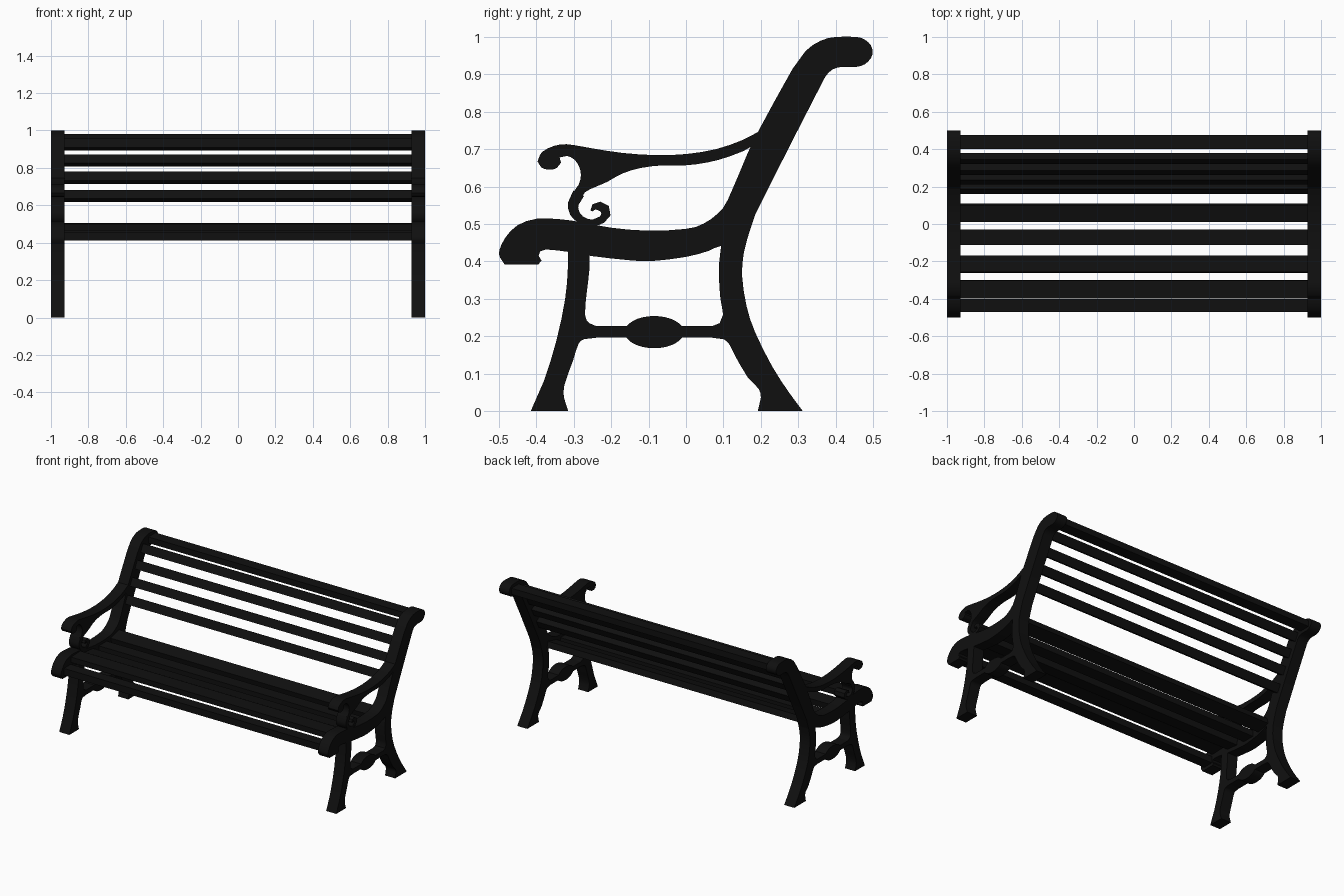
import bpy, bmesh, math
from mathutils import Vector

X0, X1 = 0.927, 1.0          # inner and outer faces of an end frame

iron = bpy.data.materials.new("black paint")
iron.diffuse_color = (0.005, 0.005, 0.005, 1)


def turn(a, b, c):
    u, v = b - a, c - b
    return abs(u.angle(v)) if u.length and v.length else 0


def refine(pts):
    """Insert curved midpoints, leaving sharp corners alone."""
    p = [Vector(q) for q in pts]
    n, out = len(p), []
    for i in range(n):
        a, b, c, d = p[i - 1], p[i], p[(i + 1) % n], p[(i + 2) % n]
        out.append(b)
        if turn(a, b, c) < 0.8 and turn(b, c, d) < 0.8:
            ratio = max((b - a).length, (d - c).length) / (c - b).length
            if ratio < 3:
                out.append((b + c) * 0.5625 - (a + d) * 0.0625)
    return out


def finish(name, bm, mirror):
    bmesh.ops.recalc_face_normals(bm, faces=bm.faces)
    me = bpy.data.meshes.new(name)
    bm.to_mesh(me)
    bm.free()
    me.materials.append(iron)
    ob = bpy.data.objects.new(name, me)
    bpy.context.collection.objects.link(ob)
    bpy.ops.object.select_all(action='DESELECT')
    ob.select_set(True)
    bpy.context.view_layer.objects.active = ob
    bpy.ops.object.shade_smooth_by_angle(angle=math.radians(35))
    if mirror:
        ob.modifiers.new("mirror", 'MIRROR')
    return ob


def plate(name, pts, smooth=True):
    """Extrude a y,z outline through the frame thickness, mirrored to both ends."""
    pts = refine(pts) if smooth else pts
    bm = bmesh.new()
    f = bm.faces.new([bm.verts.new((X0, p[0], p[1])) for p in pts])
    ext = bmesh.ops.extrude_face_region(bm, geom=[f], use_keep_orig=True)
    for v in ext["geom"]:
        if isinstance(v, bmesh.types.BMVert):
            v.co.x = X1
    return finish(name, bm, True)


def ribbon(path):
    """Outline of a stroke given as y, z, width points."""
    c = [Vector(p[:2]) for p in path]
    left, right = [], []
    for i, p in enumerate(path):
        t = (c[min(i + 1, len(c) - 1)] - c[max(i - 1, 0)]).normalized()
        s = Vector((-t.y, t.x)) * p[2] / 2
        left.append(c[i] + s)
        right.append(c[i] - s)
    return left + right[::-1]


# Sweeping back post and seat rail
plate("back_and_seat_rail", [
    (0.455, 0.92), (0.478, 0.927), (0.494, 0.943), (0.499, 0.96), (0.494, 0.978),
    (0.478, 0.993), (0.455, 1.0), (0.40, 1.0), (0.36, 0.99), (0.32, 0.963),
    (0.285, 0.915), (0.19, 0.742), (0.165, 0.69), (0.112, 0.565), (0.085, 0.528),
    (0.045, 0.5), (0, 0.487), (-0.1, 0.482), (-0.2, 0.49), (-0.28, 0.505),
    (-0.34, 0.513), (-0.40, 0.514), (-0.45, 0.497), (-0.482, 0.465),
    (-0.499, 0.43), (-0.497, 0.41), (-0.485, 0.392), (-0.395, 0.392),
    (-0.386, 0.402), (-0.394, 0.415), (-0.39, 0.427), (-0.375, 0.432),
    (-0.31, 0.425), (-0.25, 0.414), (-0.15, 0.403), (-0.09, 0.401),
    (0, 0.412), (0.06, 0.428), (0.095, 0.442), (0.157, 0.44), (0.185, 0.525),
    (0.36, 0.87), (0.372, 0.893), (0.39, 0.912), (0.415, 0.92)])

# Legs
plate("front_leg", [
    (-0.315, 0.44), (-0.316, 0.38), (-0.323, 0.30), (-0.346, 0.19), (-0.38, 0.08),
    (-0.415, 0), (-0.315, 0), (-0.326, 0.035), (-0.325, 0.07), (-0.302, 0.135),
    (-0.288, 0.178), (-0.273, 0.192), (-0.24, 0.196), (-0.24, 0.227),
    (-0.259, 0.235), (-0.27, 0.258), (-0.265, 0.32), (-0.258, 0.38), (-0.257, 0.44)])
plate("back_leg", [
    (0.096, 0.46), (0.089, 0.40), (0.088, 0.36), (0.092, 0.30), (0.099, 0.258),
    (0.09, 0.235), (0.07, 0.227), (0.07, 0.196), (0.1, 0.192), (0.116, 0.178),
    (0.13, 0.15), (0.165, 0.09), (0.194, 0.06), (0.2, 0.035), (0.192, 0),
    (0.312, 0), (0.275, 0.05), (0.23, 0.12), (0.185, 0.21), (0.162, 0.28),
    (0.15, 0.36), (0.154, 0.42), (0.166, 0.47)])

# Stretcher with oval boss
plate("stretcher", [(-0.25, 0.196), (0.08, 0.196), (0.08, 0.227), (-0.25, 0.227)], False)
plate("stretcher_boss", [(-0.085 + 0.079 * math.cos(a * math.tau / 32),
                          0.211 + 0.043 * math.sin(a * math.tau / 32))
                         for a in range(32)], False)

# Armrest with curled front
plate("armrest", [
    (0.195, 0.747), (0.15, 0.724), (0.08, 0.7), (0, 0.687), (-0.08, 0.684),
    (-0.17, 0.69), (-0.25, 0.702), (-0.30, 0.711), (-0.335, 0.713), (-0.37, 0.702),
    (-0.39, 0.686), (-0.397, 0.667), (-0.387, 0.651), (-0.365, 0.645),
    (-0.345, 0.65), (-0.334, 0.664), (-0.338, 0.678), (-0.318, 0.682),
    (-0.298, 0.672), (-0.285, 0.652), (-0.281, 0.63), (-0.287, 0.605),
    (-0.306, 0.578), (-0.285, 0.562), (-0.27, 0.585), (-0.24, 0.6), (-0.21, 0.613),
    (-0.17, 0.635), (-0.12, 0.65), (-0.06, 0.657), (0, 0.657), (0.06, 0.665),
    (0.12, 0.682), (0.18, 0.71)])
plate("arm_scroll", ribbon([
    (-0.253, 0.535, 0.006), (-0.246, 0.546, 0.016), (-0.231, 0.548, 0.024),
    (-0.217, 0.54, 0.027), (-0.214, 0.526, 0.025), (-0.224, 0.512, 0.02),
    (-0.25, 0.503, 0.017), (-0.28, 0.511, 0.02), (-0.298, 0.53, 0.026),
    (-0.301, 0.555, 0.029), (-0.287, 0.582, 0.032)]))

# Slats: centre y, centre z, width, thickness, tilt in degrees
slats = [("front_slat", -0.435, 0.433, 0.07, 0.044, 0),
         ("seat_slat_1", -0.349, 0.485, 0.096, 0.036, 2),
         ("seat_slat_2", -0.215, 0.455, 0.088, 0.04, -6),
         ("seat_slat_3", -0.07, 0.445, 0.082, 0.04, 0),
         ("seat_slat_4", 0.06, 0.46, 0.09, 0.04, 14),
         ("top_slat", 0.438, 0.96, 0.074, 0.04, 0)]
slats += [("back_slat_%d" % (i + 1), y, z, 0.054, 0.038, 62) for i, (y, z) in
          enumerate([(0.19, 0.65), (0.24, 0.747), (0.291, 0.84), (0.35, 0.925)])]
for name, y, z, w, t, tilt in slats:
    c, s = math.cos(math.radians(tilt)), math.sin(math.radians(tilt))
    bm = bmesh.new()
    bmesh.ops.create_cube(bm, size=1)
    for v in bm.verts:
        a, b = v.co.y * w, v.co.z * t
        v.co = (v.co.x * 1.87, y + a * c - b * s, z + a * s + b * c)
    finish(name, bm, False)
